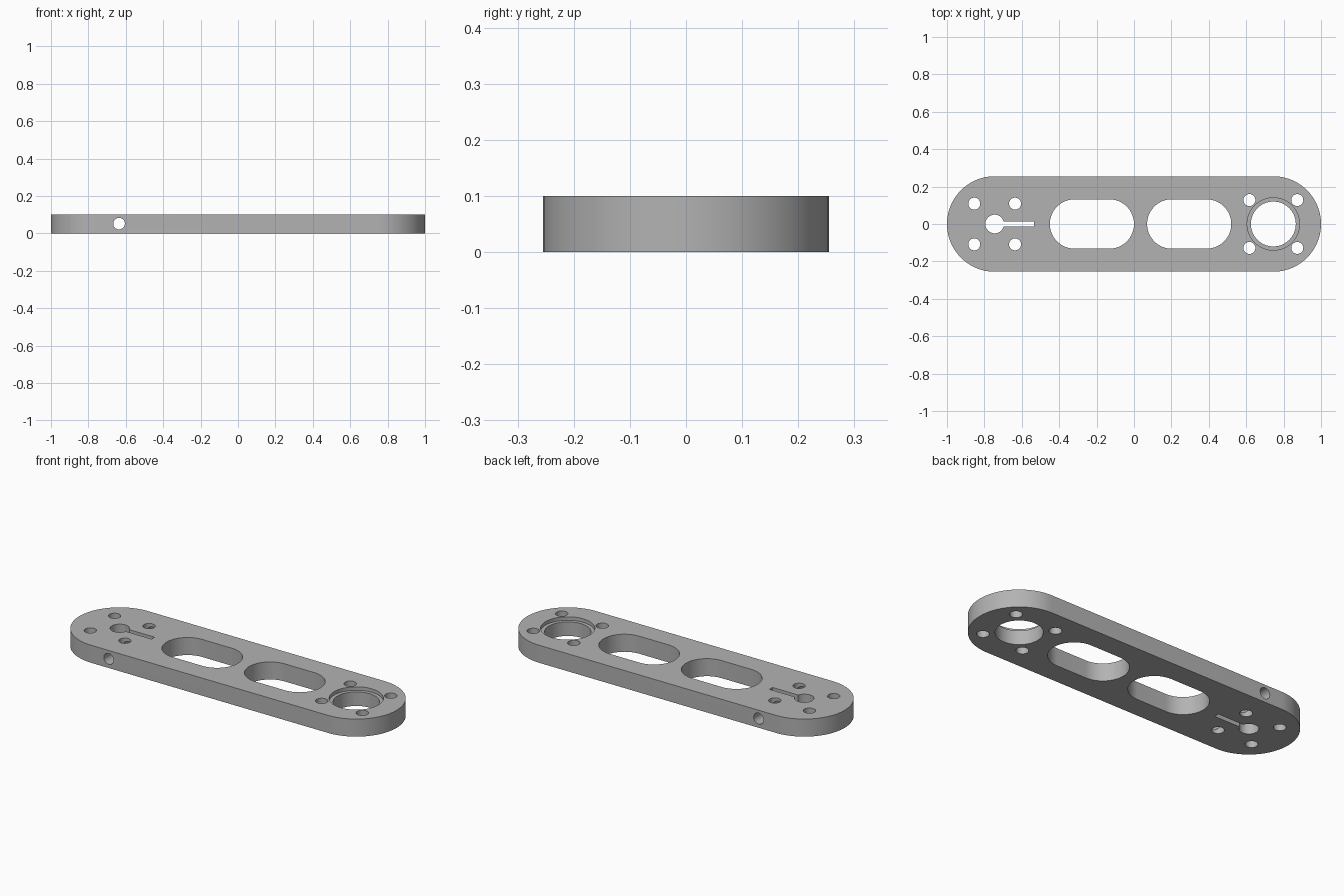
import bpy, bmesh, math
from mathutils import Matrix

if "Cube" in bpy.data.objects:
    bpy.data.objects.remove(bpy.data.objects["Cube"])

THICK = 0.10
grey = bpy.data.materials.new("machined grey")
grey.diffuse_color = (0.45, 0.45, 0.45, 1)
grey.use_nodes = True
grey.node_tree.nodes["Principled BSDF"].inputs["Base Color"].default_value = grey.diffuse_color


def prism(name, x0, x1, r, z0, z1, steps=32):
    """Upright prism with round ends; x0 == x1 gives a plain cylinder."""
    pts = []
    for cx, start in ((x1, -math.pi / 2), (x0, math.pi / 2)):
        n = steps + 1 if x1 > x0 else steps
        for i in range(n):
            a = start + math.pi * i / steps
            pts.append((cx + r * math.cos(a), r * math.sin(a), z0))
    bm = bmesh.new()
    face = bm.faces.new([bm.verts.new(p) for p in pts])
    up = bmesh.ops.extrude_face_region(bm, geom=[face])["geom"]
    bmesh.ops.translate(bm, vec=(0, 0, z1 - z0),
                        verts=[g for g in up if isinstance(g, bmesh.types.BMVert)])
    bmesh.ops.recalc_face_normals(bm, faces=bm.faces)
    mesh = bpy.data.meshes.new(name)
    bm.to_mesh(mesh)
    bm.free()
    obj = bpy.data.objects.new(name, mesh)
    bpy.context.collection.objects.link(obj)
    return obj


def hole(name, x, y, r, z0=-0.1, z1=0.2, steps=20):
    obj = prism(name, 0, 0, r, z0, z1, steps)
    obj.data.transform(Matrix.Translation((x, y, 0)))
    return obj


# Round-ended link plate
plate = prism("link_plate", -0.745, 0.745, 0.255, 0, THICK, 48)
plate.data.materials.append(grey)

# Two lightening slots
cutters = [prism("slot_cutter", x + 0.132, x + 0.318, 0.132, -0.1, 0.2)
           for x in (-0.45, 0.07)]

# Bearing bore with a shallow counterbore
cutters.append(hole("bore_cutter", 0.745, 0, 0.12, steps=32))
cutters.append(hole("counterbore_cutter", 0.745, 0, 0.14, THICK - 0.02, 0.2, 32))

# Shaft hole with its clamping slit
cutters.append(hole("shaft_cutter", -0.745, 0, 0.05))
slit = prism("slit_cutter", 0, 0, math.sqrt(0.5), -0.1, 0.2, 2)
slit.data.transform(Matrix.Rotation(math.pi / 4, 4, "Z"))
slit.data.transform(Matrix.Translation((-0.6375, 0, 0)) @ Matrix.Diagonal((0.205, 0.028, 1, 1)))
cutters.append(slit)

# Four bolt holes around each end
for cx, d in ((-0.745, 0.109), (0.745, 0.128)):
    for sx in (-1, 1):
        for sy in (-1, 1):
            cutters.append(hole("bolt_cutter", cx + sx * d, sy * d, 0.032))

# Clamp screw hole running across the plate
cross = hole("clamp_screw_cutter", 0, 0, 0.031, -0.4, 0.4)
cross.data.transform(Matrix.Translation((-0.636, 0, 0.052)) @ Matrix.Rotation(math.pi / 2, 4, "X"))
cutters.append(cross)

# Cut everything, then bake the result
for c in cutters:
    c.hide_render = True
    mod = plate.modifiers.new(c.name, "BOOLEAN")
    mod.operation = "DIFFERENCE"
    mod.solver = "EXACT"
    mod.object = c
bpy.context.view_layer.update()
baked = bpy.data.meshes.new_from_object(plate.evaluated_get(bpy.context.evaluated_depsgraph_get()))
plate.modifiers.clear()
plate.data = baked
baked.materials.clear()
baked.materials.append(grey)
for p in baked.polygons:
    p.material_index = 0
for c in cutters:
    bpy.data.objects.remove(c)

bpy.context.view_layer.objects.active = plate
plate.select_set(True)
bpy.ops.object.shade_smooth_by_angle(angle=math.radians(30))
